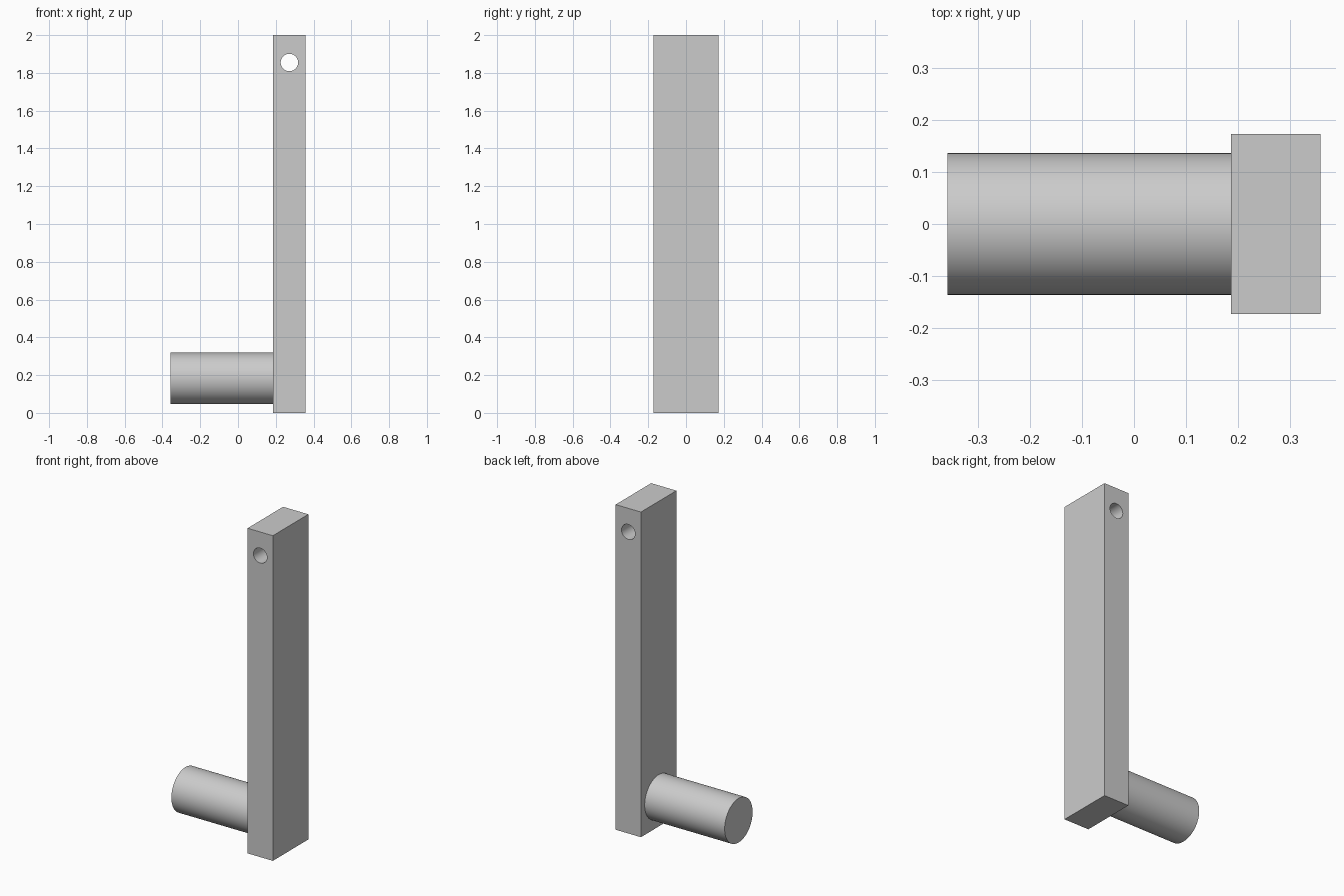
import bpy
import math

cube = bpy.data.objects.get("Cube")
if cube:
    bpy.data.objects.remove(cube, do_unlink=True)

# Single plain grey
grey = bpy.data.materials.new("light grey")
grey.use_nodes = True
colour = (0.6, 0.6, 0.6, 1.0)
grey.diffuse_color = colour
grey.node_tree.nodes["Principled BSDF"].inputs["Base Color"].default_value = colour

BAR_X, BAR_WIDTH, BAR_DEPTH, BAR_HEIGHT = 0.272, 0.172, 0.345, 2.0
PEG_END, PEG_RADIUS, PEG_Z = -0.358, 0.136, 0.183
HOLE_RADIUS, HOLE_Z = 0.046, 1.855


def rod(name, radius, length, location, rotation):
    bpy.ops.mesh.primitive_cylinder_add(vertices=64, radius=radius, depth=length,
                                        location=location, rotation=rotation)
    obj = bpy.context.object
    obj.name = name
    obj.data.materials.append(grey)
    bpy.ops.object.shade_smooth_by_angle(angle=math.radians(30))
    return obj


# Upright bar
bpy.ops.mesh.primitive_cube_add(size=1, location=(BAR_X, 0, BAR_HEIGHT / 2))
bar = bpy.context.object
bar.name = "upright_bar"
bar.scale = (BAR_WIDTH, BAR_DEPTH, BAR_HEIGHT)
bpy.ops.object.transform_apply(location=False, rotation=False, scale=True)
bar.data.materials.append(grey)

# Through hole near the top, front to back
cutter = rod("hole_cutter", HOLE_RADIUS, BAR_DEPTH * 2,
             (BAR_X, 0, HOLE_Z), (math.pi / 2, 0, 0))
cutter.hide_render = True
cut = bar.modifiers.new("pivot_hole", 'BOOLEAN')
cut.operation = 'DIFFERENCE'
cut.solver = 'EXACT'
cut.object = cutter
bpy.ops.object.select_all(action='DESELECT')
bar.select_set(True)
bpy.context.view_layer.objects.active = bar
bpy.ops.object.modifier_apply(modifier=cut.name)
bpy.data.objects.remove(cutter, do_unlink=True)
bpy.ops.object.shade_smooth_by_angle(angle=math.radians(30))

# Round peg projecting sideways from the foot of the bar
bar_face = BAR_X - BAR_WIDTH / 2
rod("side_peg", PEG_RADIUS, bar_face - PEG_END,
    ((bar_face + PEG_END) / 2, 0, PEG_Z), (0, math.pi / 2, 0))
